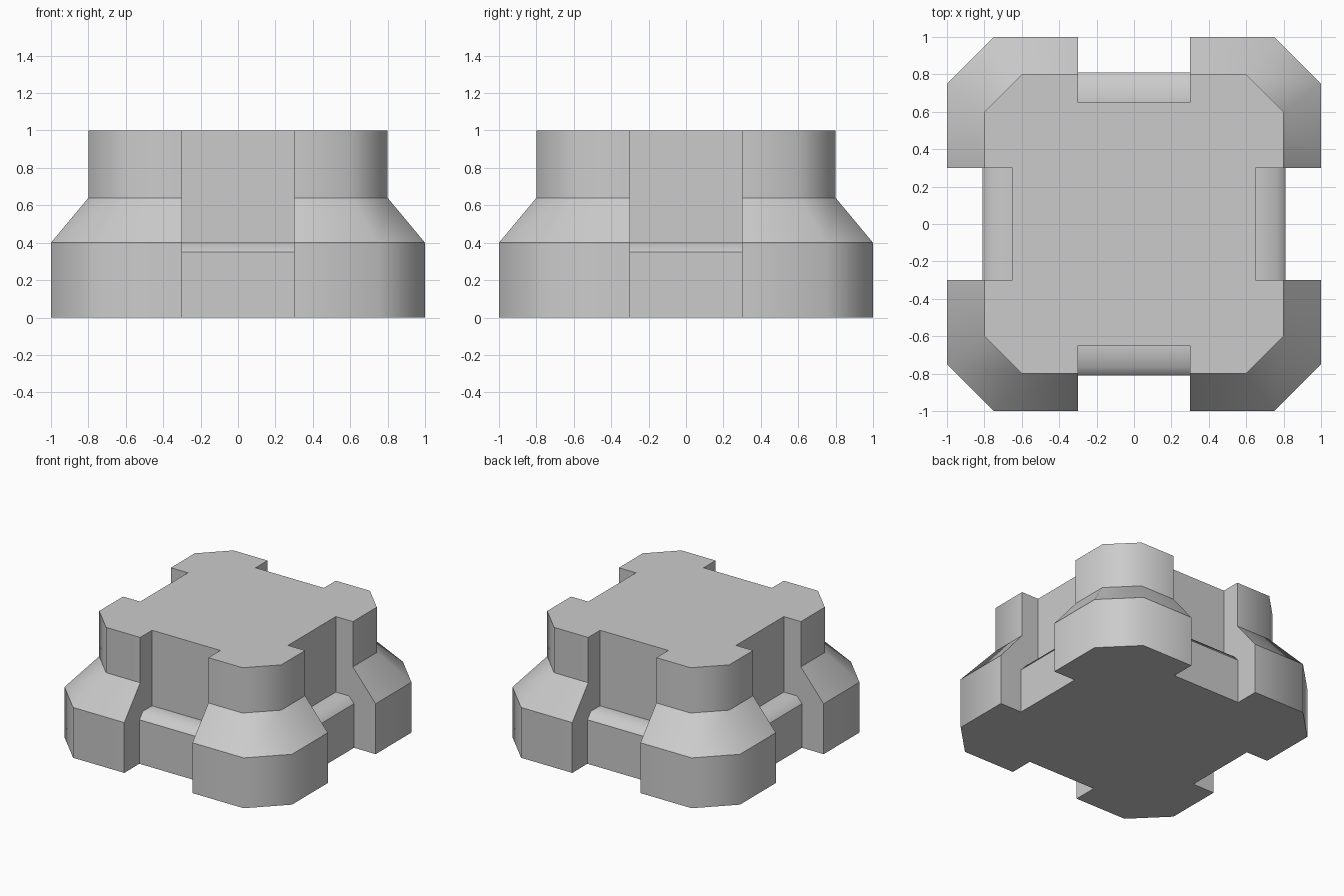
import bpy, bmesh, math
from mathutils import Matrix

if "Cube" in bpy.data.objects:
    bpy.data.objects.remove(bpy.data.objects["Cube"])


def make_object(name, bm):
    bmesh.ops.recalc_face_normals(bm, faces=bm.faces)
    mesh = bpy.data.meshes.new(name)
    bm.to_mesh(mesh)
    bm.free()
    obj = bpy.data.objects.new(name, mesh)
    bpy.context.collection.objects.link(obj)
    return obj


def bridge(bm, rings):
    # Skin consecutive rings and cap both ends
    for a, b in zip(rings, rings[1:]):
        n = len(a)
        for i in range(n):
            j = (i + 1) % n
            bm.faces.new((a[i], a[j], b[j], b[i]))
    bm.faces.new(rings[0])
    bm.faces.new(rings[-1])


def octagon(bm, half, flat, z):
    quarter = [(half, -flat), (half, flat)]
    ring = []
    for k in range(4):
        c, s = round(math.cos(k * math.pi / 2)), round(math.sin(k * math.pi / 2))
        ring += [bm.verts.new((x * c - y * s, x * s + y * c, z)) for x, y in quarter]
    return ring


# Stepped base with chamfered corners
bm = bmesh.new()
bridge(bm, [octagon(bm, *r) for r in
            ((1, .75, 0), (1, .75, .4), (.8, .6, .64), (.8, .6, 1))])
body = make_object("stepped_base", bm)

# Notch with a bevelled ledge, cut into all four sides
profile = [(.65, 1.2), (.65, .4), (.765, .4), (.81, .35), (.81, -.2), (1.2, -.2), (1.2, 1.2)]
for k in range(4):
    bm = bmesh.new()
    bridge(bm, [[bm.verts.new((x, y, z)) for y, z in profile] for x in (-.3, .3)])
    bmesh.ops.rotate(bm, verts=bm.verts, matrix=Matrix.Rotation(k * math.pi / 2, 3, 'Z'))
    cutter = make_object("notch_cutter", bm)
    cutter.hide_render = True
    mod = body.modifiers.new("notch", 'BOOLEAN')
    mod.operation = 'DIFFERENCE'
    mod.solver = 'EXACT'
    mod.object = cutter

# Apply the cuts and remove the cutters
bpy.context.view_layer.update()
cut_mesh = bpy.data.meshes.new_from_object(
    body.evaluated_get(bpy.context.evaluated_depsgraph_get()))
body.modifiers.clear()
body.data = cut_mesh
for obj in list(bpy.data.objects):
    if obj != body:
        bpy.data.objects.remove(obj)

# Smooth corners and ledge lips, sharp steps and walls
bm = bmesh.new()
bm.from_mesh(cut_mesh)
for f in bm.faces:
    f.smooth = True
for e in bm.edges:
    a, b = (v.co for v in e.verts)
    mid = (a + b) / 2
    level = abs(a.z - b.z) < 1e-3
    lip = level and abs(max(abs(mid.x), abs(mid.y)) - .765) < 1e-3
    e.smooth = e.calc_face_angle(0) < math.radians(50) and (lip or not level)
bm.to_mesh(cut_mesh)
bm.free()
